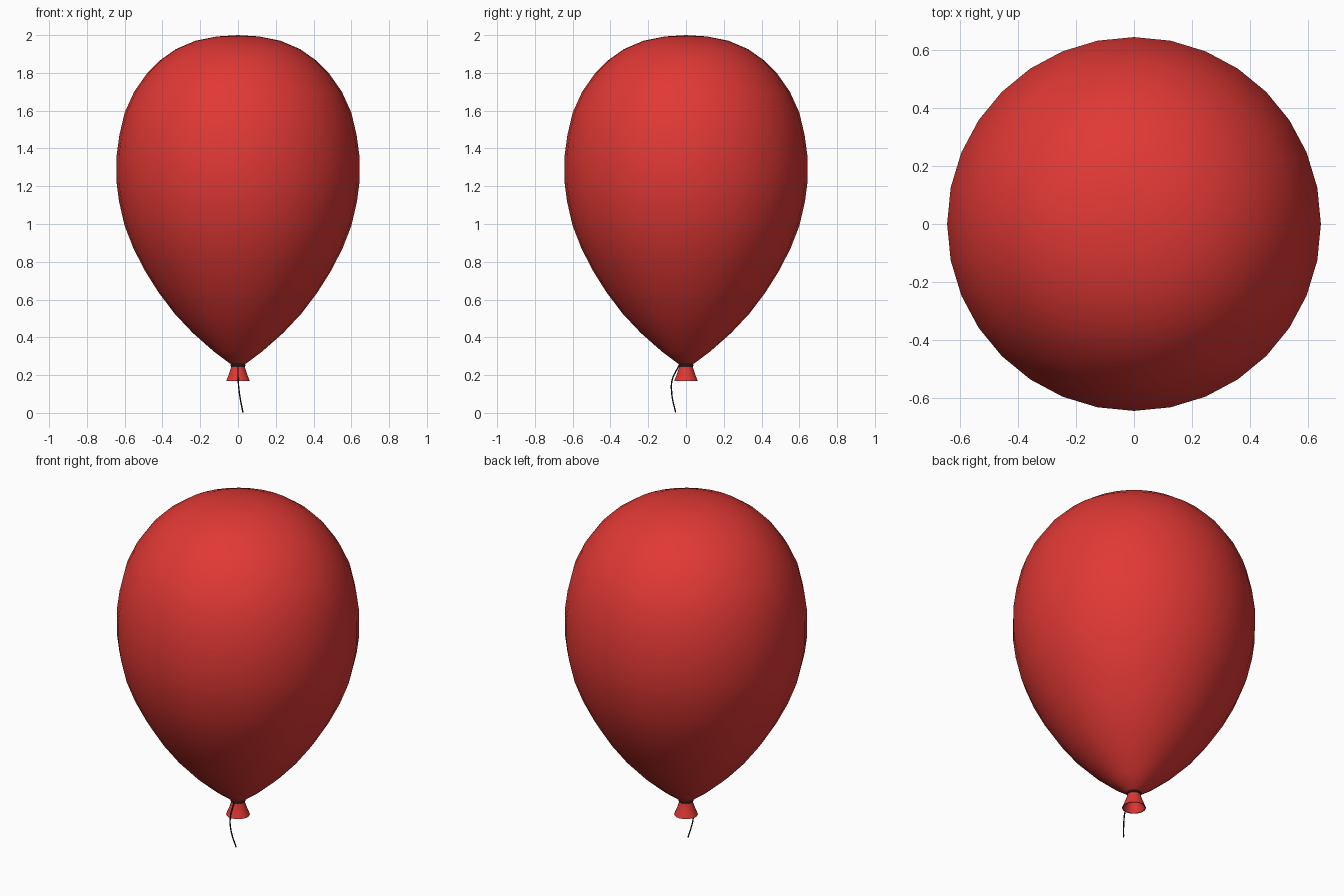
import bpy, bmesh
from math import sin, cos, tau, radians

if "Cube" in bpy.data.objects:
    bpy.data.objects.remove(bpy.data.objects["Cube"])


def material(name, color):
    mat = bpy.data.materials.new(name)
    mat.diffuse_color = (*color, 1)
    mat.use_nodes = True
    mat.node_tree.nodes["Principled BSDF"].inputs["Base Color"].default_value = mat.diffuse_color
    return mat


red = material("red_rubber", (0.75, 0.04, 0.035))
black = material("black_string", (0.012, 0.012, 0.012))


def lathe(name, profile, sides, mat, angle=40):
    """Spin (radius, z) points about z; radius 0 makes a pole."""
    bm = bmesh.new()
    rings = []
    for r, z in profile:
        n = sides if r > 0 else 1
        rings.append([bm.verts.new((r * cos(tau * i / sides), r * sin(tau * i / sides), z))
                      for i in range(n)])
    for a, b in zip(rings, rings[1:]):
        for i in range(sides):
            j = (i + 1) % sides
            quad = [a[i % len(a)], a[j % len(a)], b[j % len(b)], b[i % len(b)]]
            bm.faces.new(list(dict.fromkeys(quad)))
    bmesh.ops.recalc_face_normals(bm, faces=bm.faces)
    mesh = bpy.data.meshes.new(name)
    bm.to_mesh(mesh)
    bm.free()
    mesh.materials.append(mat)
    mesh.shade_smooth()
    mesh.set_sharp_from_angle(angle=radians(angle))
    obj = bpy.data.objects.new(name, mesh)
    bpy.context.collection.objects.link(obj)
    return obj


# Inflated body, from the neck up to the crown
lathe("balloon_body", [
    (0, 0.25), (0.034, 0.255), (0.127, 0.324), (0.24, 0.424), (0.335, 0.525),
    (0.42, 0.637), (0.493, 0.753), (0.553, 0.87), (0.60, 0.99), (0.63, 1.12),
    (0.643, 1.22), (0.643, 1.36), (0.628, 1.47), (0.60, 1.59), (0.55, 1.70),
    (0.48, 1.80), (0.415, 1.865), (0.33, 1.925), (0.225, 1.97), (0.11, 1.993), (0, 2.0)],
    32, red)

# Flared mouth, hollow from below
lathe("balloon_mouth", [
    (0, 0.255), (0.034, 0.255), (0.038, 0.235), (0.048, 0.205), (0.063, 0.168),
    (0.058, 0.168), (0.042, 0.205), (0.03, 0.235), (0, 0.24)], 32, red)

# String wound around the neck
bpy.ops.mesh.primitive_torus_add(major_radius=0.032, minor_radius=0.008,
                                 major_segments=32, minor_segments=10,
                                 location=(0, 0, 0.252))
knot = bpy.context.object
knot.name = "string_knot"
knot.data.materials.append(black)
bpy.ops.object.shade_smooth()

# Hanging string
curve = bpy.data.curves.new("hanging_string", "CURVE")
curve.dimensions = "3D"
curve.bevel_depth = 0.0035
curve.bevel_resolution = 2
curve.use_fill_caps = True
curve.materials.append(black)
points = [(0, -0.036, 0.252), (0.001, -0.073, 0.175), (0.008, -0.075, 0.10), (0.026, -0.055, 0.003)]
spline = curve.splines.new("BEZIER")
spline.bezier_points.add(len(points) - 1)
for bp, co in zip(spline.bezier_points, points):
    bp.co = co
    bp.handle_left_type = bp.handle_right_type = "AUTO"
string = bpy.data.objects.new("hanging_string", curve)
bpy.context.collection.objects.link(string)
